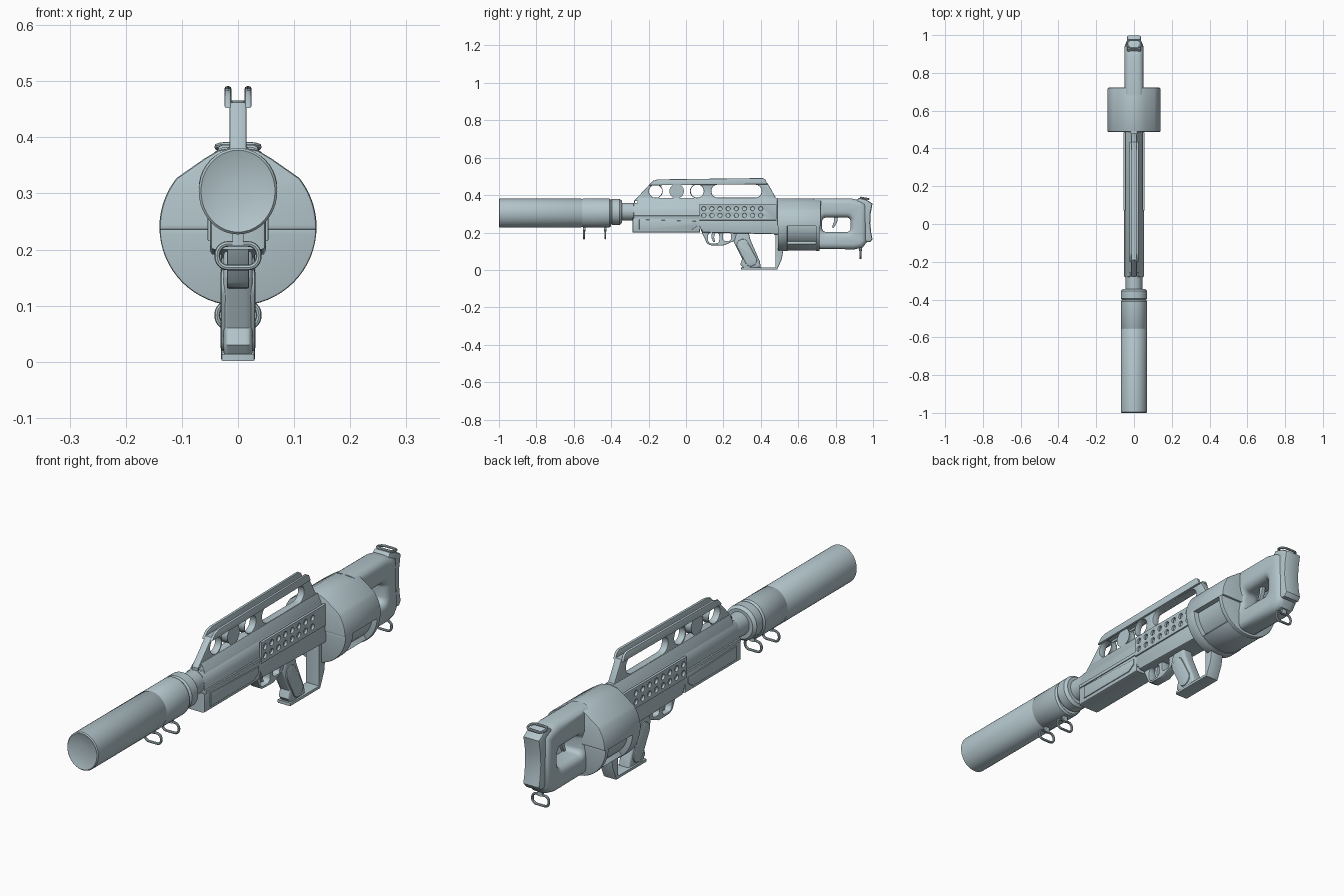
import bpy, bmesh, math
from mathutils import Matrix, Vector

mat = bpy.data.materials.new("pale_blue_grey")
mat.diffuse_color = (0.45, 0.56, 0.60, 1)


def finish(ob, angle=35):
    ob.data.materials.clear()
    ob.data.materials.append(mat)
    bpy.ops.object.select_all(action='DESELECT')
    ob.select_set(True)
    bpy.context.view_layer.objects.active = ob
    bpy.ops.object.shade_smooth_by_angle(angle=math.radians(angle))
    return ob


def curve_mesh(name, loops, m, **settings):
    """Closed poly curves turned into a mesh."""
    cu = bpy.data.curves.new(name, 'CURVE')
    for k, v in settings.items():
        setattr(cu, k, v)
    for pts in loops:
        sp = cu.splines.new('POLY')
        sp.points.add(len(pts) - 1)
        for p, c in zip(sp.points, pts):
            p.co = (c[0], c[1], c[2] if len(c) > 2 else 0, 1)
        sp.use_cyclic_u = True
    tmp = bpy.data.objects.new(name + "_curve", cu)
    bpy.context.collection.objects.link(tmp)
    me = bpy.data.meshes.new_from_object(tmp)
    bpy.data.objects.remove(tmp)
    me.transform(m)
    bm = bmesh.new()
    bm.from_mesh(me)
    bmesh.ops.remove_doubles(bm, verts=bm.verts, dist=1e-5)
    bmesh.ops.recalc_face_normals(bm, faces=bm.faces)
    bm.to_mesh(me)
    bm.free()
    ob = bpy.data.objects.new(name, me)
    bpy.context.collection.objects.link(ob)
    return finish(ob)


def plate(name, pts, lo, hi, axis='x', holes=(), bevel=0.006):
    """Bevelled profile: (y,z) extruded over x, or (x,z) extruded over y."""
    c, h = (lo + hi) / 2, (hi - lo) / 2
    if axis == 'x':
        m = Matrix(((0, 0, 1, c), (1, 0, 0, 0), (0, 1, 0, 0), (0, 0, 0, 1)))
    else:
        m = Matrix(((1, 0, 0, 0), (0, 0, -1, c), (0, 1, 0, 0), (0, 0, 0, 1)))
    return curve_mesh(name, [pts, *holes], m, dimensions='2D', fill_mode='BOTH',
                      extrude=h - bevel, bevel_depth=bevel, offset=-bevel,
                      bevel_resolution=3 if bevel > 0.01 else 1)


def loft(name, sections, n=40):
    """Elliptical sections (y, z, rx, rz) joined along y."""
    bm = bmesh.new()
    rings = []
    for y, z, rx, rz in sections:
        rings.append([bm.verts.new((rx * math.cos(i * math.tau / n), y,
                                    z + rz * math.sin(i * math.tau / n))) for i in range(n)])
    for a, b in zip(rings, rings[1:]):
        for i in range(n):
            bm.faces.new((a[i], a[(i + 1) % n], b[(i + 1) % n], b[i]))
    bm.faces.new(rings[0])
    bm.faces.new(rings[-1])
    bmesh.ops.recalc_face_normals(bm, faces=bm.faces)
    me = bpy.data.meshes.new(name)
    bm.to_mesh(me)
    bm.free()
    ob = bpy.data.objects.new(name, me)
    bpy.context.collection.objects.link(ob)
    return finish(ob)


def slot(y0, y1, z0, z1, r, k=6):
    """Rounded rectangle outline."""
    out = []
    for cy, cz, a in ((y1 - r, z1 - r, 0), (y0 + r, z1 - r, 90), (y0 + r, z0 + r, 180), (y1 - r, z0 + r, 270)):
        for i in range(k + 1):
            t = math.radians(a + 90 * i / k)
            out.append((cy + r * math.cos(t), cz + r * math.sin(t)))
    return out


def circle(y, z, r, n=20):
    return [(y + r * math.cos(i * math.tau / n), z + r * math.sin(i * math.tau / n)) for i in range(n)]


def arc(r, a0, a1, n=24, z=0.24):
    return [(r * math.cos(math.radians(a0 + (a1 - a0) * i / n)),
             z + r * math.sin(math.radians(a0 + (a1 - a0) * i / n))) for i in range(n + 1)]


def box(x0, x1, z0, z1):
    return [(x0, z0), (x1, z0), (x1, z1), (x0, z1)]


def sling_loop(name, y, z, tilt=0):
    """Wire loop lying across x, tilted about x."""
    pts = [(a, 0, b) for a, b in slot(-0.037, 0.037, -0.021, 0.021, 0.019)]
    m = Matrix.Translation((0, y, z)) @ Matrix.Rotation(math.radians(tilt), 4, 'X')
    curve_mesh(name, [pts], m, dimensions='3D', bevel_depth=0.005, bevel_resolution=2)


# muzzle tube, collar and barrel
loft("muzzle_tube", [(-0.99, 0.304, 0.02, 0.022), (-0.994, 0.304, 0.05, 0.055), (-1, 0.304, 0.066, 0.073),
                     (-0.996, 0.304, 0.07, 0.077), (-0.56, 0.304, 0.07, 0.077), (-0.557, 0.304, 0.068, 0.075),
                     (-0.553, 0.304, 0.068, 0.075), (-0.55, 0.304, 0.07, 0.077), (-0.41, 0.304, 0.07, 0.077),
                     (-0.402, 0.304, 0.064, 0.071)])
loft("muzzle_collar", [(-0.405, 0.31, 0.06, 0.06), (-0.395, 0.31, 0.07, 0.07), (-0.355, 0.31, 0.07, 0.07),
                       (-0.343, 0.31, 0.06, 0.06)])
loft("barrel", [(-0.36, 0.312, 0.044, 0.047), (-0.25, 0.312, 0.044, 0.047)])

# upper body running to the drum, with side ledges
plate("upper_body", [(-0.046, 0.22), (0.046, 0.22), (0.046, 0.315), (0.036, 0.345), (0.022, 0.357),
                     (-0.022, 0.357), (-0.036, 0.345), (-0.046, 0.315)], -0.28, 0.5, 'y', bevel=0.004)
for s, side in ((-1, "left"), (1, "right")):
    plate(side + "_body_rib", box(-0.28, 0.075, 0.275, 0.29), s * 0.046 - 0.006, s * 0.046 + 0.006, bevel=0.003)
    # vented receiver side with two rows of eight holes
    vents = [circle(0.095 + 0.0435 * i, z, 0.011, 12) for i in range(8) for z in (0.327, 0.291)]
    plate(side + "_vent_plate", box(0.072, 0.485, 0.265, 0.352), s * 0.05 - 0.006, s * 0.05 + 0.006,
          holes=vents, bevel=0.003)
    # recessed-look forend panel
    plate(side + "_forend_panel", [(-0.25, 0.215), (0.03, 0.215), (0.06, 0.235), (0.06, 0.26), (-0.25, 0.27)],
          s * 0.05 - 0.004, s * 0.05 + 0.004, bevel=0.002)
    # raised fork rails on the carry handle
    plate(side + "_handle_rail", [(-0.2, 0.452), (0.435, 0.458), (0.425, 0.482), (0.41, 0.491),
                                  (-0.15, 0.484), (-0.178, 0.476)],
          s * 0.018 - 0.006, s * 0.018 + 0.006, bevel=0.004)

plate("forend", [(-0.285, 0.2), (0.075, 0.2), (0.075, 0.278), (-0.285, 0.278)], -0.05, 0.05, bevel=0.008)
plate("receiver_lower", [(0.07, 0.235), (0.09, 0.2), (0.5, 0.19), (0.5, 0.275), (0.07, 0.275)],
      -0.05, 0.05, bevel=0.008)

# carry handle with three round holes and a long slot
plate("handle_web", [(-0.277, 0.345), (0.485, 0.345), (0.478, 0.39), (0.435, 0.466), (-0.19, 0.462), (-0.277, 0.37)],
      -0.015, 0.015, holes=[circle(y, 0.421, 0.035) for y in (-0.163, -0.05, 0.06)]
      + [slot(0.136, 0.404, 0.386, 0.456, 0.034)], bevel=0.004)
plate("handle_base", [(-0.036, 0.34), (0.036, 0.34), (0.03, 0.358), (0.016, 0.384), (-0.016, 0.384), (-0.03, 0.358)],
      -0.26, 0.49, 'y', bevel=0.002)

# trigger guard, trigger, grip and rear hand guard
plate("trigger_guard", [(0.078, 0.215), (0.112, 0.142), (0.13, 0.132), (0.2, 0.13), (0.27, 0.16), (0.3, 0.215)],
      -0.02, 0.02, holes=[slot(0.118, 0.178, 0.142, 0.2, 0.018), slot(0.198, 0.24, 0.155, 0.2, 0.012)], bevel=0.004)
plate("trigger", [(0.14, 0.205), (0.16, 0.205), (0.15, 0.175), (0.155, 0.15), (0.145, 0.15), (0.135, 0.175)],
      -0.007, 0.007, bevel=0.002)
plate("grip", [(0.255, 0.15), (0.27, 0.2), (0.335, 0.2), (0.345, 0.16), (0.395, 0.045), (0.4, 0.012),
               (0.31, 0.006), (0.29, 0.03), (0.3, 0.06)], -0.026, 0.026, bevel=0.012)
panel = [Matrix.Rotation(math.radians(28), 2) @ Vector(p) for p in slot(-0.032, 0.032, -0.078, 0.078, 0.03)]
plate("grip_panels", [(p.x + 0.325, p.y + 0.092) for p in panel], -0.031, 0.031, bevel=0.006)
plate("rear_hand_guard", [(0.295, 0.001), (0.487, 0.001), (0.513, 0.06), (0.522, 0.12), (0.522, 0.21), (0.44, 0.21),
                          (0.478, 0.185), (0.478, 0.014), (0.295, 0.014)], -0.03, 0.03, bevel=0.004)

# drum magazine: faceted shroud on top, open cage below
plate("drum_shroud", arc(0.14, -2, 33, 10) + [(0.11, 0.327), (0.06, 0.362), (0.035, 0.377), (0, 0.383),
      (-0.035, 0.377), (-0.06, 0.362), (-0.11, 0.327)] + arc(0.14, 147, 182, 10), 0.487, 0.722, 'y', bevel=0.006)
loft("drum_core", [(0.5, 0.24, 0.118, 0.118), (0.71, 0.24, 0.118, 0.118)])
plate("drum_front_band", arc(0.14, 180, 360, 32), 0.492, 0.542, 'y', bevel=0.004)
plate("drum_rear_band", arc(0.14, 180, 360, 32), 0.694, 0.714, 'y', bevel=0.004)
plate("drum_bottom_strap", arc(0.137, 228, 312) + arc(0.115, 312, 228), 0.53, 0.7, 'y', bevel=0.002)

# stock frame with hand opening, lever and butt pad
plate("stock", [(0.68, 0.383), (0.88, 0.383), (0.93, 0.372), (0.962, 0.355), (0.968, 0.15), (0.945, 0.12),
                (0.9, 0.11), (0.7, 0.112), (0.68, 0.13)], -0.05, 0.05,
      holes=[slot(0.728, 0.88, 0.203, 0.28, 0.02)], bevel=0.03)
plate("butt_pad", [(0.905, 0.365), (0.925, 0.386), (0.965, 0.375), (0.997, 0.355), (0.987, 0.3), (0.985, 0.25),
                   (0.99, 0.2), (0.997, 0.165), (0.985, 0.148), (0.905, 0.15)], -0.038, 0.038, bevel=0.01)
plate("stock_lever", [(0.79, 0.3), (0.815, 0.3), (0.808, 0.255), (0.79, 0.225), (0.78, 0.228), (0.792, 0.26)],
      -0.008, 0.008, bevel=0.002)

# sling loops with stems
for name, y, z, stem in (("front_sling", -0.545, 0.189, 0.235), ("middle_sling", -0.432, 0.189, 0.25),
                         ("stock_sling", 0.933, 0.083, 0.13)):
    sling_loop(name + "_loop", y, z)
    plate(name + "_stem", box(y - 0.007, y + 0.007, z + 0.017, stem), -0.01, 0.01, bevel=0.002)
sling_loop("top_sling_loop", 0.955, 0.383, 80)
